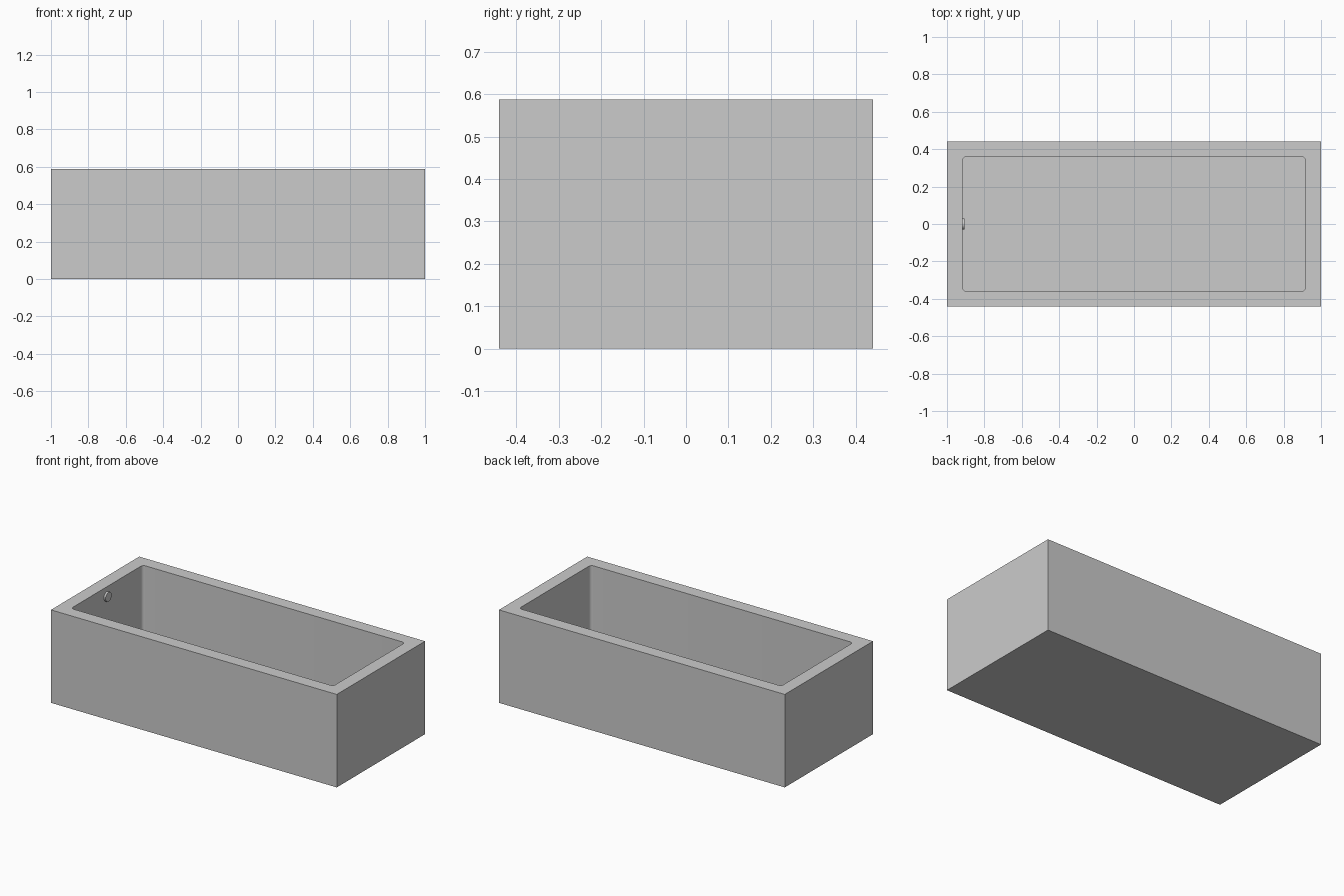
import bpy
import bmesh
import math

if "Cube" in bpy.data.objects:
    bpy.data.objects.remove(bpy.data.objects["Cube"], do_unlink=True)

LENGTH, WIDTH, HEIGHT = 2.0, 0.882, 0.588
WALL = 0.0825
FLOOR = 0.118
CORNER = 0.02

# Single plain grey
grey = bpy.data.materials.new("plain grey")
grey.use_nodes = True
colour = (0.6, 0.6, 0.6, 1)
grey.diffuse_color = colour
grey.node_tree.nodes["Principled BSDF"].inputs["Base Color"].default_value = colour


def box(name, size, bottom, corner=0):
    """Box standing at a height, with optional rounded upright corners."""
    bm = bmesh.new()
    bmesh.ops.create_cube(bm, size=1)
    bmesh.ops.scale(bm, vec=size, verts=bm.verts)
    bmesh.ops.translate(bm, vec=(0, 0, bottom + size[2] / 2), verts=bm.verts)
    if corner:
        upright = [e for e in bm.edges
                   if abs(e.verts[0].co.z - e.verts[1].co.z) > size[2] / 2]
        bmesh.ops.bevel(bm, geom=upright, offset=corner, segments=6,
                        profile=0.5, affect="EDGES")
    mesh = bpy.data.meshes.new(name)
    bm.to_mesh(mesh)
    bm.free()
    mesh.materials.append(grey)
    obj = bpy.data.objects.new(name, mesh)
    bpy.context.collection.objects.link(obj)
    return obj


# Basin hollow: upright walls, flat floor, softly rounded corners
hollow = box("basin_cutter", (LENGTH - 2 * WALL, WIDTH - 2 * WALL, HEIGHT),
             FLOOR, CORNER)

# Tub body: square block with the basin cut out
tub = box("tub_body", (LENGTH, WIDTH, HEIGHT), 0)
cut = tub.modifiers.new("basin", "BOOLEAN")
cut.operation = "DIFFERENCE"
cut.solver = "EXACT"
cut.object = hollow
bpy.ops.object.select_all(action="DESELECT")
tub.select_set(True)
bpy.context.view_layer.objects.active = tub
bpy.ops.object.modifier_apply(modifier=cut.name)
bpy.data.objects.remove(hollow, do_unlink=True)
bpy.ops.object.shade_smooth_by_angle(angle=math.radians(30))

# Overflow cover on the end wall
bpy.ops.mesh.primitive_cylinder_add(
    vertices=32, radius=0.03, depth=0.016,
    location=(-LENGTH / 2 + WALL + 0.004, 0, 0.527),
    rotation=(0, math.pi / 2, 0))
cover = bpy.context.object
cover.name = "overflow_cover"
cover.data.materials.append(grey)
bpy.ops.object.shade_smooth_by_angle(angle=math.radians(30))
